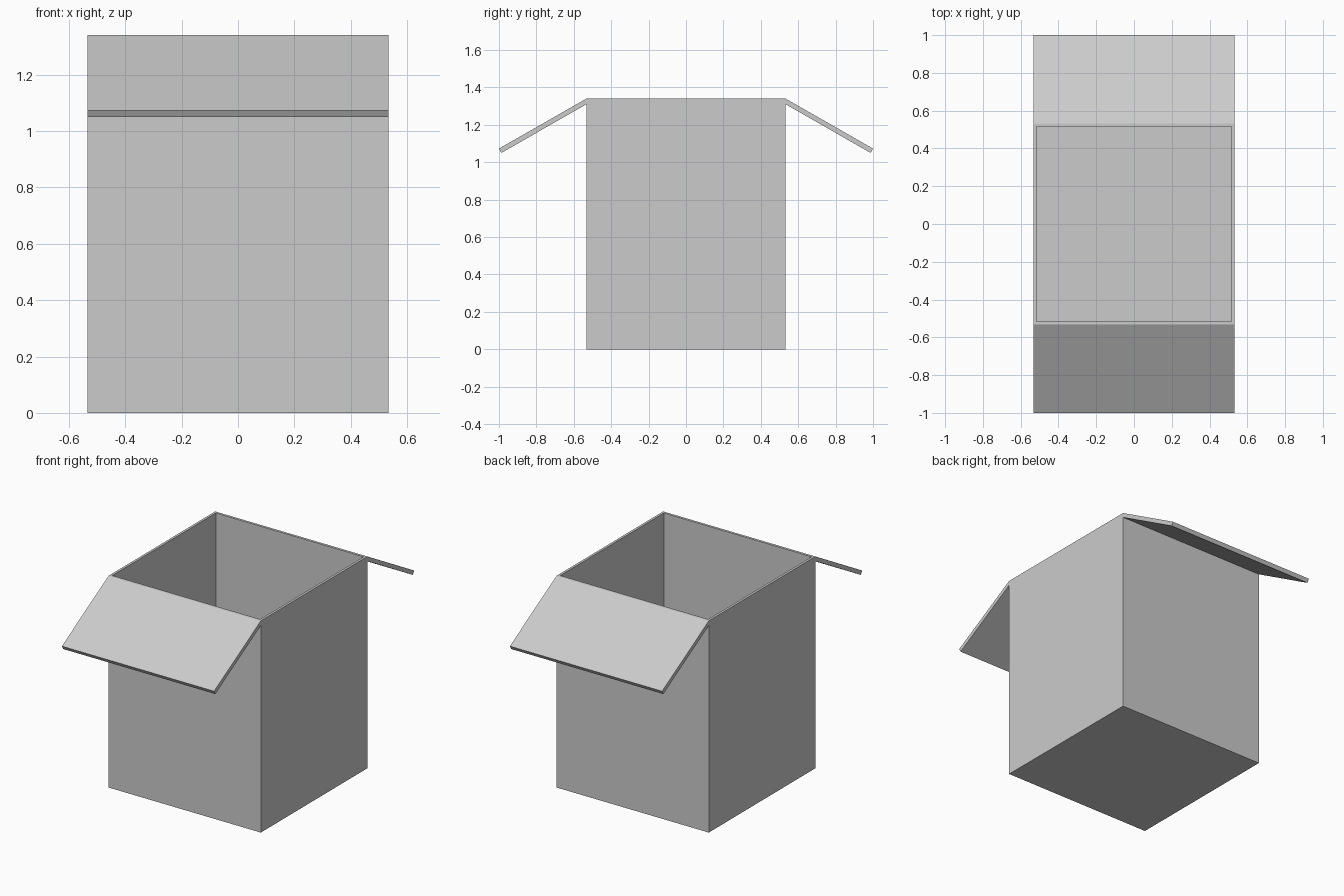
import bpy, bmesh

if "Cube" in bpy.data.objects:
    bpy.data.objects.remove(bpy.data.objects["Cube"])

HALF, HEIGHT, WALL = 0.533, 1.34, 0.022


def make_object(name, bm):
    bmesh.ops.recalc_face_normals(bm, faces=bm.faces)
    mesh = bpy.data.meshes.new(name)
    bm.to_mesh(mesh)
    bm.free()
    obj = bpy.data.objects.new(name, mesh)
    bpy.context.collection.objects.link(obj)
    return obj


# Open box: a cube whose top is inset and pushed down to the floor
bm = bmesh.new()
bmesh.ops.create_cube(bm, size=1)
for v in bm.verts:
    v.co = (v.co.x * 2 * HALF, v.co.y * 2 * HALF, (v.co.z + 0.5) * HEIGHT)
bm.normal_update()
top = max(bm.faces, key=lambda f: f.calc_center_median().z)
bmesh.ops.inset_region(bm, faces=[top], thickness=WALL)
result = bmesh.ops.extrude_discrete_faces(bm, faces=[top])
for v in result["faces"][0].verts:
    v.co.z = WALL
make_object("box_body", bm)


# Flaps: side profile (y, z) sloping down 30 degrees, extruded across the box
PROFILE = [(HALF, HEIGHT), (1.0, 1.073), (0.987, 1.05), (HALF, 1.31)]


def make_flap(name, side):
    bm = bmesh.new()
    face = bm.faces.new([bm.verts.new((-HALF, side * y, z)) for y, z in PROFILE])
    result = bmesh.ops.extrude_face_region(bm, geom=[face])
    for v in result["geom"]:
        if isinstance(v, bmesh.types.BMVert):
            v.co.x = HALF
    make_object(name, bm)


make_flap("front_flap", -1)
make_flap("back_flap", 1)
